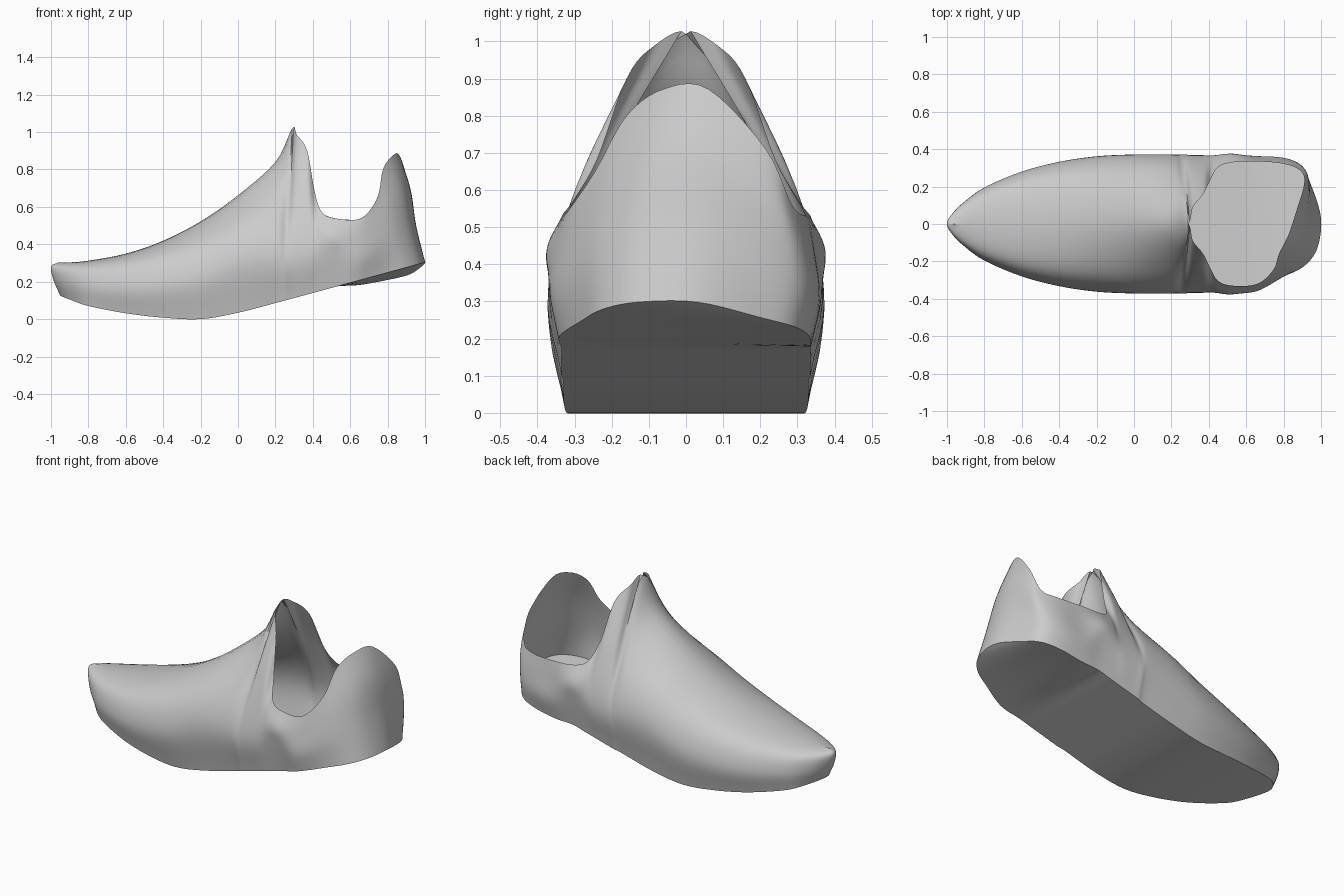
import bpy, bmesh
from mathutils import Vector as V

if "Cube" in bpy.data.objects:
    bpy.data.objects.remove(bpy.data.objects["Cube"])

RING_STEPS, COL_STEPS, SOLE_STEPS = 5, 5, 8

def spline(a, b, c, d, t):
    return 0.5 * (2*b + (c-a)*t + (2*a-5*b+4*c-d)*t*t + (3*b-a-3*c+d)*t**3)

def sole_z(x, y=0):
    # toe spring in front of the ball, rising arch and heel behind it
    d = x + 0.2
    if d < 0:
        return 0.195 * d * d
    return 0.275 * ((d*d + 0.01)**0.5 - 0.1) - 0.3 * max(0, y) * max(0, x - 0.4)

# every column holds four points: sole edge, widest line, shoulder, top
def forefoot(x):
    w = 0.37 * (1 - x*x)**0.625 if x < 0 else 0.37
    u = x + 0.8
    e = max(0, -u) / 0.2
    zb, zt = sole_z(x), 0.302 + 0.36 * (x + 1)**2.2
    zw = min(0.35, zb + 0.45*(zt - zb))
    zs = zw + (zt - zw) * (0.77 - 0.24*u*u)
    return [V((x + 0.05*e, 0.89*w, zb)), V((x + 0.015*e, w, zw)),
            V((x, w*(0.78 - 0.1*u), zs)), V((x + 0.035*e, 0, zt))]

def ankle(x, y, z, bx=None):
    bx = x if bx is None else bx
    waist, top = V((bx, 0.367, 0.35)), V((x, y, z))
    return [V((bx, 0.335, sole_z(bx))), waist,
            waist.lerp(top, 0.5) + V((0, 0.025, 0)), top]

def counter(bx, by, x, y, z):
    base, top = V((bx, by, sole_z(bx, by))), V((x, y, z))
    back = max(0, bx - 0.7)
    return [base, base.lerp(top, 0.35) + V((0, 0.08*by, 0)),
            base.lerp(top, 0.7) + V((0.05*back, 0.05*by, 0)), top]

def mirrored(col):
    return [V((p.x, -p.y, p.z)) for p in col]

toe = forefoot(-1)
side = [forefoot(x) for x in (-.98, -.92, -.8, -.6, -.4, -.2, 0, .2)]
tip = len(side) + 1
# tongue peak and the low ankle opening
side += [ankle(.29, 0, 1.02, .25), ankle(.315, .09, .985, .29),
         ankle(.37, .16, .90), ankle(.41, .24, .68),
         ankle(.45, .305, .57), ankle(.53, .33, .537)]
# skewed heel counter: sole edge x, y then rim x, y, z
heel = [counter(*h) for h in (
    (.65, .337, .65, .335, .53), (.80, .33, .80, .322, .53),
    (.90, .29, .89, .285, .56), (.95, .20, .91, .215, .71),
    (1, .03, .865, .06, .872), (.98, -.13, .825, -.06, .872),
    (.91, -.225, .775, -.16, .80), (.80, -.28, .745, -.245, .65),
    (.65, -.34, .66, -.32, .54))]
ring = [toe] + side + heel + [mirrored(c) for c in reversed(side)]
n = len(ring)

# smooth each rail around the shoe, then each column up the wall
cols = []
for i in range(n):
    for k in range(RING_STEPS):
        q = [ring[(i+d) % n] for d in (-1, 0, 1, 2)]
        c = [spline(*(p[r] for p in q), k / RING_STEPS) for r in range(4)]
        end = 2*c[3] - c[2]
        if i < tip or i >= n - tip or (i == tip and k == 0):
            c[3].y = 0
            if abs(c[2].y) > 0.06:
                end = V((c[2].x, -c[2].y, c[2].z))
        pts = [2*c[0] - c[1]] + c + [end]
        line = [spline(*pts[r:r+4], t / COL_STEPS)
                for r in range(3) for t in range(COL_STEPS)]
        cols.append(line + [c[3]])

# upper
bm = bmesh.new()
grid = [[bm.verts.new(p) for p in c] for c in cols]
m = len(grid)
for i in range(m):
    a, b = grid[i], grid[(i+1) % m]
    for j in range(len(a) - 1):
        bm.faces.new((a[j], a[j+1], b[j+1], b[j]))

# sole: strips across from one edge to the other
half = m // 2
rows = []
for i in range(1, half):
    a, b = grid[i][0], grid[m-i][0]
    rows.append([a] + [bm.verts.new(a.co.lerp(b.co, k / SOLE_STEPS))
                       for k in range(1, SOLE_STEPS)] + [b])
for a, b in zip(rows, rows[1:]):
    for k in range(SOLE_STEPS):
        bm.faces.new((a[k], b[k], b[k+1], a[k+1]))
ends = [(rows[0], [grid[0][0]]),
        (rows[-1], [grid[i][0] for i in range(half, m - half + 1)])]
for row, tips in ends:
    for k in range(SOLE_STEPS):
        bm.faces.new((row[k], row[k+1], tips[0]))
    if len(tips) > 1:
        bm.faces.new((row[-1], tips[1], tips[0]))

# weld the instep ridge and orient outward
bmesh.ops.remove_doubles(bm, verts=bm.verts, dist=0.0008)
bmesh.ops.recalc_face_normals(bm, faces=bm.faces)
low = min(bm.faces, key=lambda f: f.calc_center_median().z)
if low.normal.z > 0:
    bmesh.ops.reverse_faces(bm, faces=bm.faces)

mesh = bpy.data.meshes.new("shoe_shell")
bm.to_mesh(mesh)
bm.free()
shoe = bpy.data.objects.new("shoe_shell", mesh)
bpy.context.collection.objects.link(shoe)
bpy.context.view_layer.objects.active = shoe
shoe.select_set(True)
bpy.ops.object.shade_smooth_by_angle(angle=0.75)
